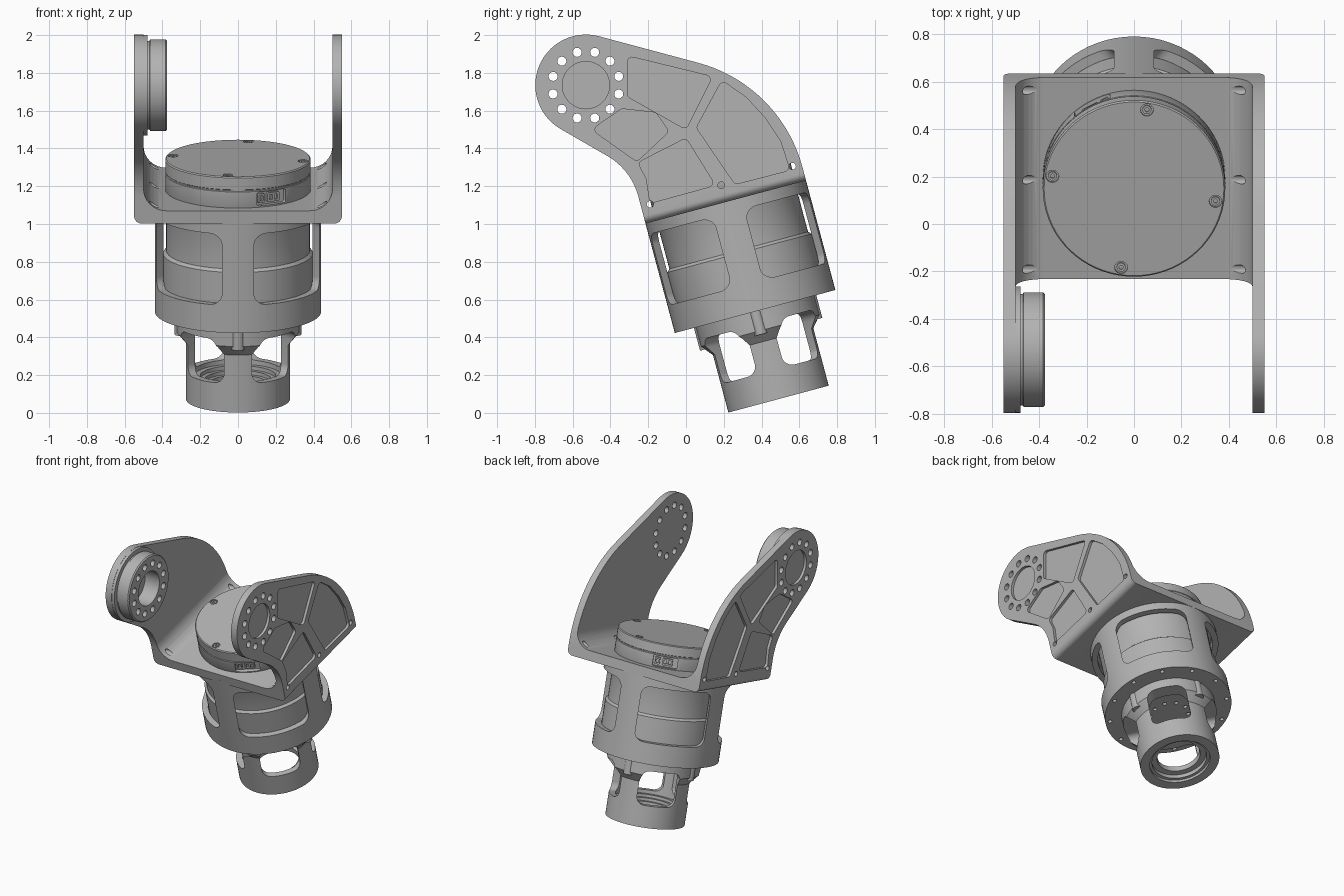
import bpy, bmesh
from math import radians, sin, cos, tan, pi, atan2
from mathutils import Matrix, Vector

cube = bpy.data.objects.get("Cube")
if cube:
    bpy.data.objects.remove(cube)

grey = bpy.data.materials.new("machined grey")
grey.use_nodes = True
grey.diffuse_color = (0.45, 0.45, 0.45, 1)
grey.node_tree.nodes["Principled BSDF"].inputs["Base Color"].default_value = grey.diffuse_color

# The joint is modelled upright and tilted as a whole at the end
TILT = Matrix.Translation((0, 0.49, 0.073)) @ Matrix.Rotation(radians(15), 4, 'X')
UNTILT = TILT.inverted()
UP = Matrix.Identity(4)
SIDE = Matrix(((0, 0, 1, 0), (1, 0, 0, 0), (0, 1, 0, 0), (0, 0, 0, 1)))
DEEP = Matrix(((1, 0, 0, 0), (0, 0, 1, 0), (0, 1, 0, 0), (0, 0, 0, 1)))
QUARTERS = [i * pi / 2 for i in range(4)]


def finish(name, bm):
    bmesh.ops.remove_doubles(bm, verts=bm.verts, dist=1e-5)
    bmesh.ops.recalc_face_normals(bm, faces=bm.faces)
    mesh = bpy.data.meshes.new(name)
    bm.to_mesh(mesh)
    bm.free()
    mesh.materials.append(grey)
    ob = bpy.data.objects.new(name, mesh)
    bpy.context.collection.objects.link(ob)
    return ob


def radial(angle):
    return Matrix.Rotation(angle, 4, 'Z') @ SIDE


def prism(bm, pts, frame, start, end):
    """Extrude a flat outline between two depths of a frame."""
    low, high = ([bm.verts.new(frame @ Vector((a, b, h))) for a, b in pts] for h in (start, end))
    bm.faces.new(low)
    bm.faces.new(high)
    for i in range(len(pts)):
        bm.faces.new((low[i - 1], low[i], high[i], high[i - 1]))


def circle(a, b, r, n=20):
    return [(a + r * cos(2 * pi * i / n), b + r * sin(2 * pi * i / n)) for i in range(n)]


def holes(bm, centre, ring, n, r, frame, start, end, phase=0.0):
    """Ring of round pegs, used as cutters or as studs."""
    for i in range(n):
        t = phase + 2 * pi * i / n
        prism(bm, circle(centre[0] + ring * cos(t), centre[1] + ring * sin(t), r, 14), frame, start, end)


def rounded(corners, steps=8):
    """Outline with a fillet radius per corner."""
    out = []
    for i, (a, b, r) in enumerate(corners):
        p = Vector((a, b))
        if r == 0:
            out.append((a, b))
            continue
        u = (Vector(corners[i - 1][:2]) - p).normalized()
        v = (Vector(corners[(i + 1) % len(corners)][:2]) - p).normalized()
        half = u.angle(v) / 2
        c = p + (u + v).normalized() * (r / sin(half))
        s, e = p + u * (r / tan(half)) - c, p + v * (r / tan(half)) - c
        t0 = atan2(s.y, s.x)
        turn = (atan2(e.y, e.x) - t0 + pi) % (2 * pi) - pi
        for k in range(steps + 1):
            t = t0 + turn * k / steps
            out.append((c.x + r * cos(t), c.y + r * sin(t)))
    return out


def slab(a, b, w, h, r):
    return rounded([(a + i * w / 2, b + j * h / 2, r) for i, j in ((-1, -1), (1, -1), (1, 1), (-1, 1))])


def lathe(name, profile, frame=UP, closed=False, n=72):
    """Revolve (radius, height) points about the frame's third axis."""
    bm = bmesh.new()
    rings = [[bm.verts.new(frame @ Vector((r * cos(2 * pi * i / n), r * sin(2 * pi * i / n), h)))
              for i in range(n)] for r, h in profile]
    pairs = list(zip(rings, rings[1:])) + ([(rings[-1], rings[0])] if closed else [])
    for p, q in pairs:
        for i in range(n):
            bm.faces.new((p[i - 1], p[i], q[i], q[i - 1]))
    return finish(name, bm)


def carve(ob, bm, operation='DIFFERENCE'):
    cutter = finish("cutter", bm)
    cutter.hide_render = True
    mod = ob.modifiers.new("carve", 'BOOLEAN')
    mod.operation, mod.solver, mod.object = operation, 'EXACT', cutter
    bpy.context.view_layer.objects.active = ob
    bpy.ops.object.modifier_apply(modifier=mod.name)
    bpy.data.objects.remove(cutter)


def local(y, z):
    v = UNTILT @ Vector((0, y, z))
    return v.y, v.z


# Fork bracket: U section trimmed by the side outline
HUB = local(-0.53, 1.735)
section = rounded([(-0.55, 2.5, 0), (-0.55, 1.08, 0.04), (0.55, 1.08, 0.04), (0.55, 2.5, 0),
                   (0.5, 2.5, 0), (0.5, 1.15, 0.12), (-0.5, 1.15, 0.12), (-0.5, 2.5, 0)])
bm = bmesh.new()
prism(bm, section, DEEP, -2, 1)
bracket = finish("fork_bracket", bm)
head = [radians(75 + 165 * i / 28) for i in range(29)]
outline = [(*local(-0.53 + 0.268 * cos(t), 1.735 + 0.268 * sin(t)), 0) for t in head]
outline += [(*local(-0.29, 1.287), 0.35), (-0.44, 1.0, 0), (0.44, 1.0, 0), (*local(0.5, 1.737), 0.78)]
bm = bmesh.new()
prism(bm, rounded(outline, 18), SIDE, -0.8, 0.8)
carve(bracket, bm, 'INTERSECT')

# Weight-saving pockets and hub recess on the outer faces
pockets = [
    [(-0.31, 1.89), (0.14, 1.78), (0, 1.5), (-0.31, 1.675)],
    [(0.19, 1.76), (0.055, 1.51), (0.26, 1.21), (0.55, 1.285), (0.5, 1.44), (0.42, 1.56), (0.32, 1.67)],
    [(-0.34, 1.61), (-0.16, 1.59), (-0.09, 1.49), (-0.26, 1.33), (-0.5, 1.5)],
    [(-0.255, 1.325), (0, 1.455), (0.155, 1.205), (-0.19, 1.11), (-0.21, 1.24)],
]
bm = bmesh.new()
for side in (1, -1):
    for pocket in pockets:
        prism(bm, rounded([(*local(y, z), 0.025) for y, z in pocket], 5), SIDE, side * 0.53, side * 0.6)
    prism(bm, circle(*HUB, 0.125, 48), SIDE, side * 0.53, side * 0.6)
for y in (-0.39, 0, 0.39):
    prism(bm, circle(y, 1.172, 0.018), SIDE, -0.7, 0.7)
holes(bm, HUB, 0.18, 12, 0.024, SIDE, -0.7, 0.7)
carve(bracket, bm)

# Bearing boss on the inside of one arm
boss = lathe("bearing_boss", [
    (0, -0.505), (0.266, -0.505), (0.266, -0.478), (0.235, -0.478), (0.235, -0.469), (0.242, -0.465),
    (0.242, -0.383), (0.234, -0.375), (0.125, -0.375), (0.125, -0.495), (0, -0.495)],
    Matrix.Translation((0, *HUB)) @ SIDE)
bm = bmesh.new()
holes(bm, HUB, 0.18, 12, 0.024, SIDE, -0.7, -0.3)
carve(boss, bm)

# Motor housing with four windows and bolt holes underneath
housing = lathe("motor_housing", [(0.44, 0.48), (0.44, 1.1), (0.398, 1.1), (0.398, 0.55),
                                  (0.3, 0.55), (0.3, 0.48)], closed=True)
bm = bmesh.new()
for t in QUARTERS:
    prism(bm, slab(0, 0.825, 0.49, 0.39, 0.06), radial(t + pi / 4), 0.2, 0.6)
holes(bm, (0, 0), 0.408, 12, 0.014, UP, 0.4, 0.52, pi / 12)
carve(housing, bm)

# Motor with screw recesses, connector openings and a drilled underside
motor = lathe("motor", [
    (0, 0.43), (0.238, 0.43), (0.238, 0.52), (0.396, 0.52), (0.396, 0.8), (0.38, 0.815), (0.38, 1.12),
    (0.385, 1.13), (0.385, 1.238), (0.381, 1.241), (0.381, 1.247), (0.385, 1.25), (0.385, 1.314),
    (0.379, 1.32), (0, 1.32)])
PORTS = (radians(-62), radians(118))
bm = bmesh.new()
holes(bm, (0, 0), 0.348, 4, 0.027, UP, 1.308, 1.4, radians(81))
holes(bm, (0, 0), 0.13, 10, 0.014, UP, 0.4, 0.45)
for t in PORTS:
    prism(bm, slab(0, 1.195, 0.17, 0.075, 0.01), radial(t), 0.355, 0.5)
carve(motor, bm)

bm = bmesh.new()
holes(bm, (0, 0), 0.348, 4, 0.019, UP, 1.3, 1.317, radians(81))
screws = finish("cap_screws", bm)
bm = bmesh.new()
holes(bm, (0, 0), 0.348, 4, 0.009, UP, 1.31, 1.4, radians(81))
carve(screws, bm)

bm = bmesh.new()
for t in PORTS:
    for a, w in ((-0.055, 0.035), (0.015, 0.07)):
        prism(bm, slab(a, 1.195, w, 0.05, 0.006), radial(t), 0.34, 0.372)
sockets = finish("connector_sockets", bm)
bm = bmesh.new()
for t in PORTS:
    for a in (-0.055, 0, 0.03):
        prism(bm, slab(a, 1.195, 0.018, 0.028, 0.004), radial(t), 0.358, 0.5)
carve(sockets, bm)

# Lower output tube with stepped bore, flared top and four windows
tube = lathe("output_tube", [
    (0.275, 0), (0.275, 0.315), (0.325, 0.375), (0.325, 0.5), (0.23, 0.5), (0.23, 0.13), (0.2, 0.13),
    (0.2, 0.11), (0.175, 0.11), (0.175, 0.09), (0.15, 0.09), (0.15, 0.05), (0.19, 0.05), (0.19, 0.02),
    (0.21, 0.02), (0.21, 0)], closed=True)
bm = bmesh.new()
for t in QUARTERS:
    prism(bm, slab(0, 0.283, 0.27, 0.255, 0.055), radial(t + pi / 4), 0.1, 0.5)
carve(tube, bm)

# Fixing lugs between tube and housing
bm = bmesh.new()
holes(bm, (0, 0), 0.3, 4, 0.036, UP, 0.355, 0.5)
lugs = finish("fixing_lugs", bm)

# Tilt the finished parts and shade them
bpy.ops.object.select_all(action='DESELECT')
for part in (bracket, boss, housing, motor, screws, sockets, tube, lugs):
    part.data.transform(TILT)
    part.select_set(True)
bpy.context.view_layer.objects.active = bracket
bpy.ops.object.shade_smooth_by_angle(angle=radians(30))
